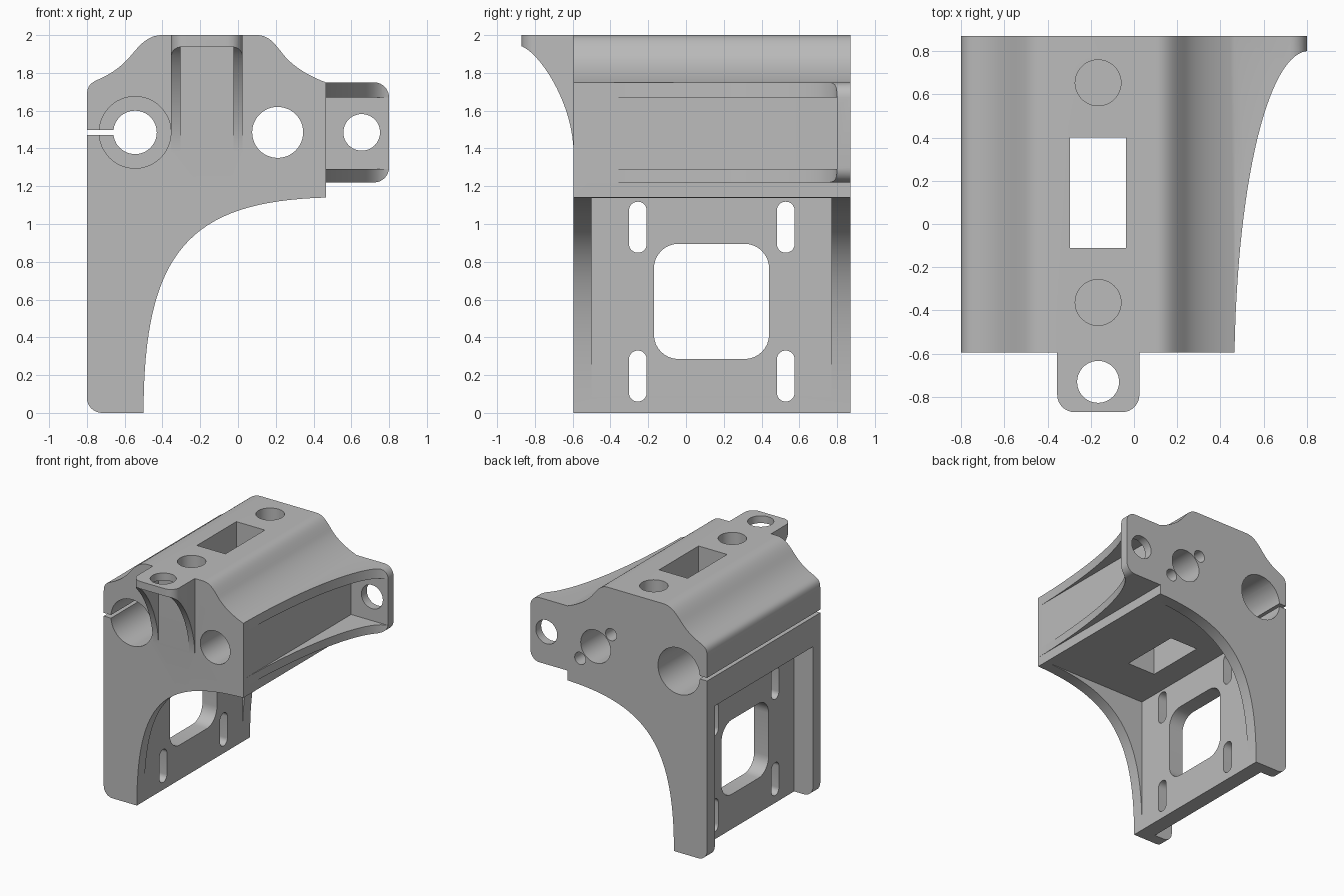
import bpy, bmesh, math
from mathutils import Vector

cube = bpy.data.objects.get("Cube")
if cube:
    bpy.data.objects.remove(cube, do_unlink=True)

grey = bpy.data.materials.new("plain grey")
grey.use_nodes = True
COLOUR = (0.5, 0.5, 0.5, 1)
grey.diffuse_color = COLOUR
grey.node_tree.nodes["Principled BSDF"].inputs["Base Color"].default_value = COLOUR


def bezier(p0, p1, p2, p3, n=14):
    p = [Vector(q) for q in (p0, p1, p2, p3)]
    pts = []
    for i in range(n + 1):
        t = i / n
        s = 1 - t
        pts.append(tuple(p[0] * s**3 + p[1] * 3*s*s*t + p[2] * 3*s*t*t + p[3] * t**3))
    return pts


def arc(cx, cy, r, start, end, n=8):
    angles = [math.radians(start + (end - start) * i / n) for i in range(n + 1)]
    return [(cx + r * math.cos(a), cy + r * math.sin(a)) for a in angles]


def circle(cx, cy, r, n=48):
    return arc(cx, cy, r, 0, 360, n)[:-1]


def rect(a0, a1, b0, b1):
    return [(a0, b0), (a1, b0), (a1, b1), (a0, b1)]


def rounded(a0, a1, b0, b1, r):
    return (arc(a1 - r, b1 - r, r, 0, 90) + arc(a0 + r, b1 - r, r, 90, 180)
            + arc(a0 + r, b0 + r, r, 180, 270) + arc(a1 - r, b0 + r, r, 270, 360))


def prism(name, outline, axis, lo, hi):
    """Extrude a flat outline along the given axis from lo to hi."""
    place = {"X": lambda a, b, d: (d, a, b),
             "Y": lambda a, b, d: (a, d, b),
             "Z": lambda a, b, d: (a, b, d)}[axis]
    bm = bmesh.new()
    rings = [[bm.verts.new(place(a, b, d)) for a, b in outline] for d in (lo, hi)]
    for ring in rings:
        bm.faces.new(ring)
    n = len(outline)
    for i in range(n):
        j = (i + 1) % n
        bm.faces.new((rings[0][i], rings[0][j], rings[1][j], rings[1][i]))
    bmesh.ops.remove_doubles(bm, verts=bm.verts, dist=1e-5)
    bmesh.ops.recalc_face_normals(bm, faces=bm.faces)
    mesh = bpy.data.meshes.new(name)
    bm.to_mesh(mesh)
    bm.free()
    mesh.materials.append(grey)
    obj = bpy.data.objects.new(name, mesh)
    bpy.context.collection.objects.link(obj)
    return obj


def combine(target, other, operation):
    """Apply a boolean and remove the helper."""
    mod = target.modifiers.new("combine", "BOOLEAN")
    mod.object, mod.operation, mod.solver = other, operation, "EXACT"
    bpy.context.view_layer.objects.active = target
    bpy.ops.object.modifier_apply(modifier=mod.name)
    bpy.data.objects.remove(other, do_unlink=True)


def cut(target, outline, axis, lo, hi):
    combine(target, prism("cutter", outline, axis, lo, hi), "DIFFERENCE")


FRONT, BACK = -0.595, 0.87
LEFT, RIGHT = -0.8, 0.465

# Main bracket: arched side profile extruded front to back
profile = (
    arc(-0.72, 0.08, 0.08, 270, 180)
    + bezier((LEFT, 1.68), (LEFT, 1.74), (-0.77, 1.75), (-0.74, 1.765), 8)
    + bezier((-0.74, 1.765), (-0.66, 1.8), (-0.61, 1.84), (-0.56, 1.9))[1:]
    + bezier((-0.56, 1.9), (-0.51, 1.96), (-0.47, 2), (-0.4, 2))[1:]
    + bezier((0.1, 2), (0.16, 2), (0.19, 1.96), (0.23, 1.91))
    + bezier((0.23, 1.91), (0.28, 1.84), (0.37, 1.785), (RIGHT, 1.75))[1:]
    + bezier((RIGHT, 1.14), (-0.255, 1.12), (-0.5, 0.855), (-0.5, 0), 32))
bracket = prism("bracket", profile, "Y", FRONT, BACK)

# Pockets that leave a thin mounting plate between two gussets
cut(bracket, rect(-0.499, 0.7, -0.2, 1.138), "Y", -0.5, 0.77)
cut(bracket, rect(-1, -0.63, -0.2, 1.23), "Y", -0.5, 0.77)

# Front ear with two curved ribs
ear_side = ([(-0.87, 2), (-0.55, 2), (-0.55, 1.38)]
            + bezier((FRONT, 1.38), (-0.6, 1.65), (-0.78, 1.91), (-0.87, 1.94), 20))
ear = prism("ear", ear_side, "X", -0.355, 0.025)
combine(ear, prism("ear_plan", rounded(-0.355, 0.025, -0.87, -0.3, 0.08), "Z", 1, 2.2), "INTERSECT")
cut(ear, rect(-0.305, -0.025, 1, 1.94), "Y", -1, -0.57)
combine(bracket, ear, "UNION")

# Side arm with ribs above and below
arm_plan = ([(0.42, BACK), (0.8, BACK)]
            + bezier((0.8, 0.8), (0.62, 0.78), (0.48, 0.2), (RIGHT, -0.58), 28)
            + [(0.42, -0.58)])
arm = prism("arm", arm_plan, "Z", 1.22, 1.75)
combine(arm, prism("arm_face", rounded(0.3, 0.8, 1.22, 1.75, 0.08), "Y", -1, 1), "INTERSECT")
cut(arm, rect(0.44, 1, 1.29, 1.67), "Y", -1, 0.8)
combine(bracket, arm, "UNION")

# Clamp bore: wide at both ends, a narrow lip in the middle, and a slit
cut(bracket, circle(-0.545, 1.485, 0.19), "Y", -1, 0.02)
cut(bracket, circle(-0.545, 1.485, 0.19), "Y", 0.26, 1)
cut(bracket, circle(-0.545, 1.485, 0.115), "Y", -0.1, 0.4)
cut(bracket, rect(-1, -0.6, 1.472, 1.498), "Y", -1, 1)

# Lengthwise bore, its two blind screw holes, and the arm hole
cut(bracket, circle(0.21, 1.485, 0.135), "Y", -1, 1)
for side in (-1, 1):
    cut(bracket, circle(0.21 + side * 0.14, 1.485 - side * 0.135, 0.05, 24), "Y", 0.5, 1)
cut(bracket, circle(0.655, 1.485, 0.097), "Y", 0.7, 1)

# Top window, blind holes and ear hole
cut(bracket, rect(-0.295, -0.037, -0.11, 0.4), "Z", 1, 2.2)
for y in (-0.363, 0.653):
    cut(bracket, circle(-0.166, y, 0.106), "Z", 1.5, 2.2)
cut(bracket, circle(-0.166, -0.73, 0.097), "Z", 1.9, 2.2)

# Plate window and four slots
cut(bracket, rounded(-0.17, 0.44, 0.285, 0.895, 0.13), "X", -0.9, -0.3)
for y in (-0.255, 0.528):
    for z in (0.195, 0.983):
        cut(bracket, rounded(y - 0.047, y + 0.047, z - 0.135, z + 0.135, 0.0465), "X", -0.9, -0.3)

# Soft curves, sharp edges
bpy.ops.object.select_all(action="DESELECT")
bracket.select_set(True)
bpy.context.view_layer.objects.active = bracket
bpy.ops.object.shade_smooth_by_angle(angle=math.radians(30))
